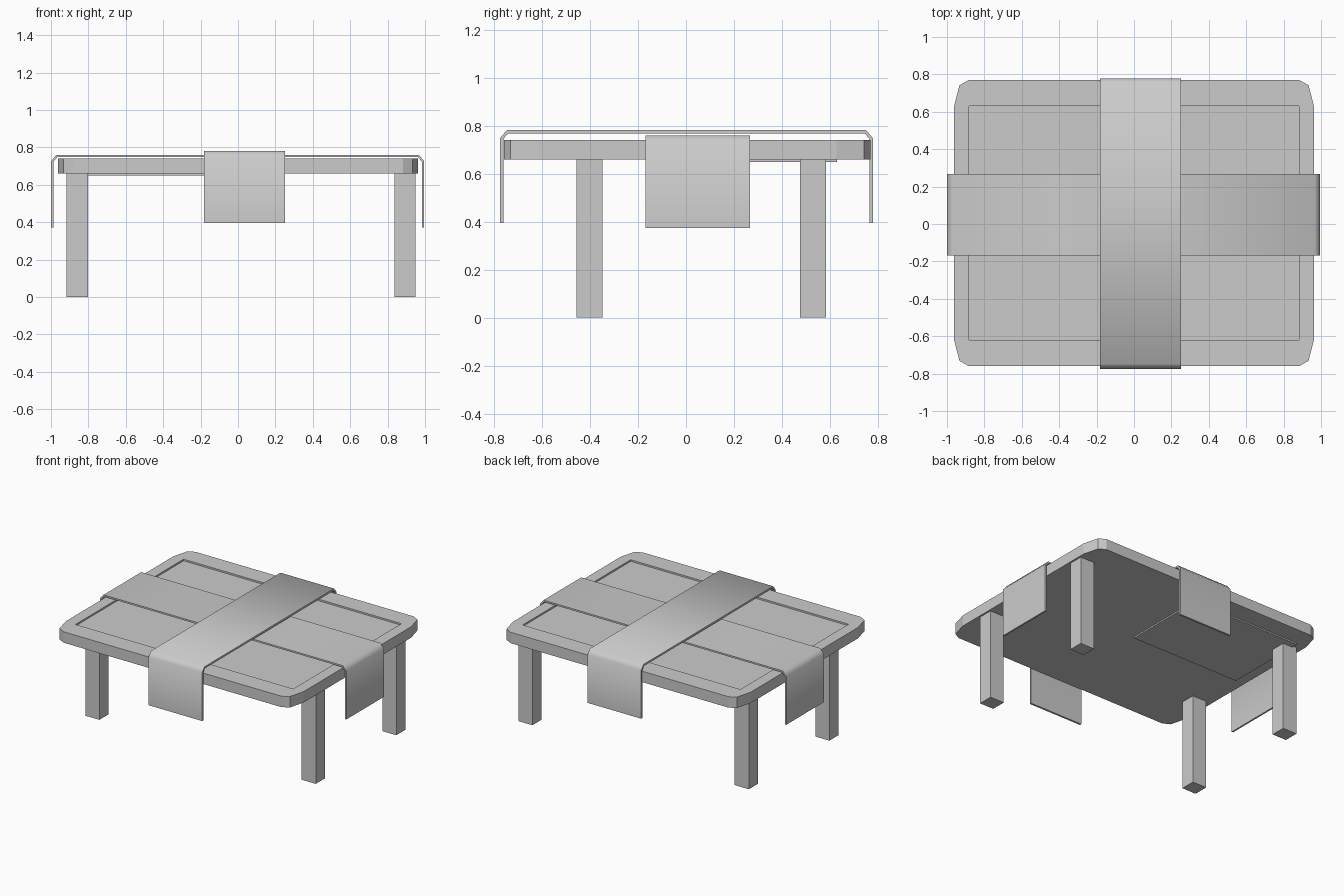
import bpy, bmesh

if "Cube" in bpy.data.objects:
    bpy.data.objects.remove(bpy.data.objects["Cube"])


def finish(bm, name):
    bmesh.ops.recalc_face_normals(bm, faces=bm.faces)
    me = bpy.data.meshes.new(name)
    bm.to_mesh(me)
    bm.free()
    ob = bpy.data.objects.new(name, me)
    bpy.context.collection.objects.link(ob)
    return ob


def prism(name, points, offset, smooth=False):
    """Extrude a closed outline along offset."""
    bm = bmesh.new()
    face = bm.faces.new([bm.verts.new(p) for p in points])
    ext = bmesh.ops.extrude_face_region(bm, geom=[face])
    moved = [v for v in ext["geom"] if isinstance(v, bmesh.types.BMVert)]
    bmesh.ops.translate(bm, verts=moved, vec=offset)
    ob = finish(bm, name)
    if smooth:
        bpy.ops.object.select_all(action="DESELECT")
        ob.select_set(True)
        bpy.context.view_layer.objects.active = ob
        bpy.ops.object.shade_smooth_by_angle(angle=0.9)
    return ob


def box(name, x0, x1, y0, y1, z0, z1):
    pts = [(x0, y0, z0), (x1, y0, z0), (x1, y1, z0), (x0, y1, z0)]
    return prism(name, pts, (0, 0, z1 - z0))


# Table top with clipped corners
CY = 0.005
corner = [(0.963, 0.622), (0.933, 0.737), (0.883, 0.765)]
outline = []
for sx, sy in ((1, 1), (-1, 1), (-1, -1), (1, -1)):
    quarter = corner if sx * sy > 0 else corner[::-1]
    outline += [(sx * x, CY + sy * y, 0.66) for x, y in quarter]
top = prism("table_top", outline, (0, 0, 0.08))

# Rectangular groove cut into the top
bm = bmesh.new()
f = bm.faces.new([bm.verts.new(p) for p in
                  ((-0.882, -0.62, 0.728), (0.882, -0.62, 0.728),
                   (0.882, 0.63, 0.728), (-0.882, 0.63, 0.728))])
bmesh.ops.inset_region(bm, faces=[f], thickness=0.016)
bm.faces.ensure_lookup_table()
inner = [g for g in bm.faces if all(abs(v.co.x) < 0.875 for v in g.verts)]
bmesh.ops.delete(bm, geom=inner, context="FACES")
ext = bmesh.ops.extrude_face_region(bm, geom=bm.faces[:])
bmesh.ops.translate(bm, vec=(0, 0, 0.04),
                    verts=[v for v in ext["geom"] if isinstance(v, bmesh.types.BMVert)])
cutter = finish(bm, "groove_cutter")
cutter.hide_render = True
cutter.hide_viewport = True
cut = top.modifiers.new("groove", "BOOLEAN")
cut.operation = "DIFFERENCE"
cut.solver = "EXACT"
cut.object = cutter

# Thin panel under the back left quarter
box("under_panel", -0.882, 0.0, 0.0, 0.63, 0.65, 0.662)

# Legs
for side, x in (("left", -0.86), ("right", 0.893)):
    for end, y in (("front", -0.403), ("back", 0.529)):
        box(f"{end}_{side}_leg", x - 0.057, x + 0.057, y - 0.054, y + 0.054, 0, 0.662)


# Cloth runners draped over the edges
def runner(half, top_z, bottom_z, t):
    """Profile of a draped strip, as (along, z) points."""
    outer = [(half, bottom_z), (half, top_z - 0.033), (half - 0.028, top_z)]
    inner = [(half - t, bottom_z), (half - t, top_z - 0.036), (half - 0.033, top_z - t)]
    out = [(-a, z) for a, z in outer] + outer[::-1]
    return out + inner + [(-a, z) for a, z in inner[::-1]]


prism("long_runner", [(a - 0.002, -0.168, z) for a, z in runner(0.997, 0.76, 0.373, 0.012)],
      (0, 0.435, 0), True)
prism("cross_runner", [(-0.182, a + 0.002, z) for a, z in runner(0.777, 0.782, 0.395, 0.014)],
      (0.434, 0, 0), True)
